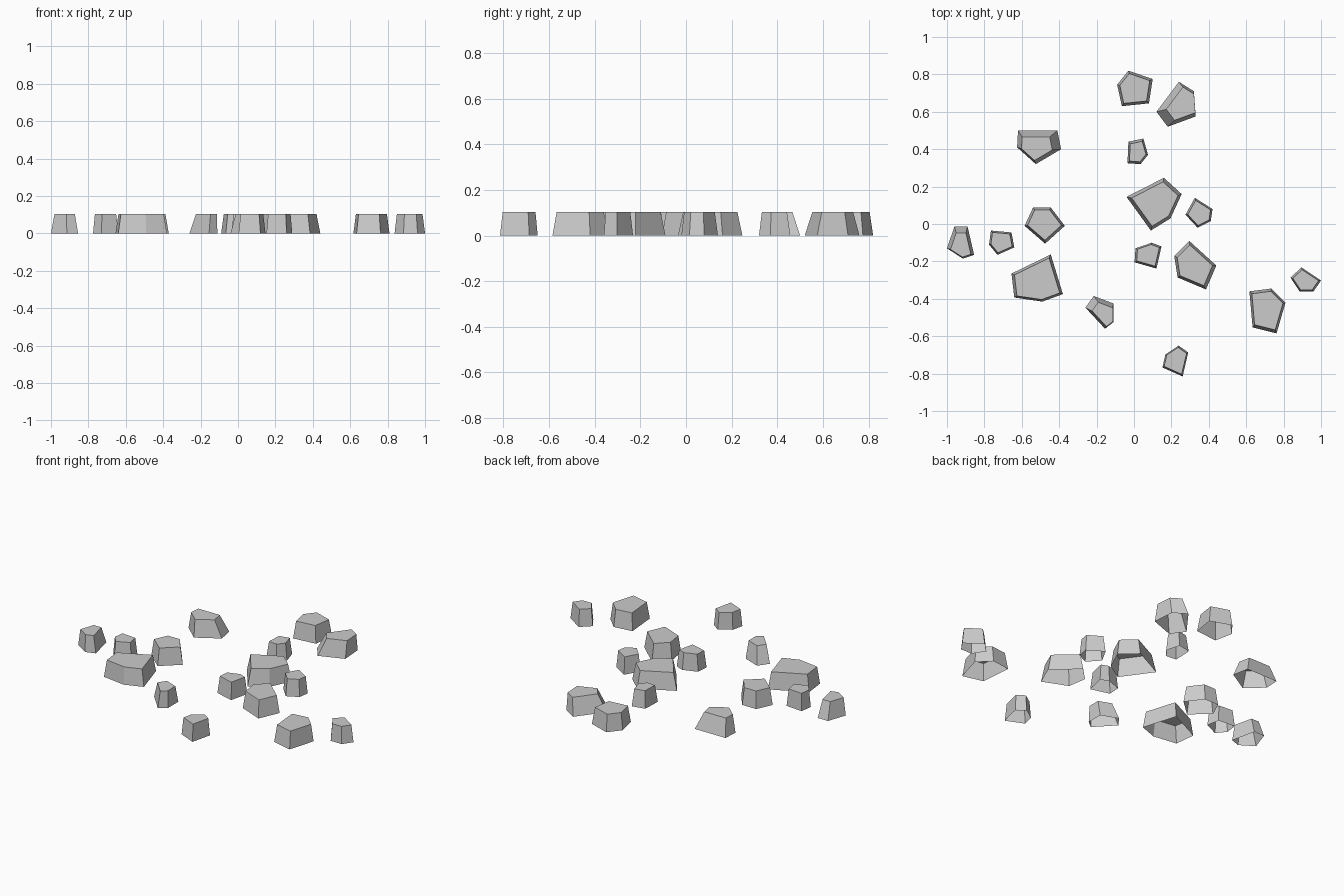
import bpy
from mathutils import Vector

if "Cube" in bpy.data.objects:
    bpy.data.objects.remove(bpy.data.objects["Cube"])

HEIGHT = 0.104


def stone(name, outline, taper=0.84, lean=(0, 0)):
    """Five-sided tapered stone, open underneath: footprint, top scale, top shift."""
    base = [Vector((x, y, 0)) for x, y in outline]
    n = len(base)
    mid = sum(base, Vector()) / n
    shift = Vector((lean[0], lean[1], HEIGHT))
    top = [mid + (p - mid) * taper + shift for p in base]
    # footprints run clockwise, so reverse for outward normals
    sides = [(i, i + n, (i + 1) % n + n, (i + 1) % n)[::-1] for i in range(n)]
    faces = sides + [tuple(range(2 * n - 1, n - 1, -1))]
    faces = [tuple(f) if k == n else tuple(reversed(f)) for k, f in enumerate(faces)]
    faces = [f if k == n else f[::-1] for k, f in enumerate(faces)]
    mesh = bpy.data.meshes.new(name)
    mesh.from_pydata([tuple(v) for v in base + top], [], faces)
    # make sure every wall faces away from the stone's axis
    centre = mid + Vector((0, 0, HEIGHT / 2))
    for poly in mesh.polygons:
        if poly.normal.dot(poly.center - centre) < 0:
            poly.flip()
    mesh.update()
    obj = bpy.data.objects.new(name, mesh)
    bpy.context.collection.objects.link(obj)
    return obj


# Back group
stone("stone_back", [(-.03, .82), (.10, .775), (.08, .645), (-.065, .63), (-.09, .745)])
stone("stone_back_right", [(.24, .76), (.32, .71), (.33, .575), (.18, .52), (.12, .60)],
      0.74, (.022, .005))
stone("stone_back_small", [(.05, .457), (.075, .37), (.035, .32), (-.035, .325), (-.03, .44)], 0.8)
stone("stone_back_left", [(-.62, .50), (-.41, .50), (-.39, .40), (-.525, .32), (-.625, .41)],
      0.7, (-.01, -.012))

# Middle group
stone("stone_centre_large", [(.16, .247), (.255, .16), (.195, .03), (.09, -.035), (-.04, .145)])
stone("stone_centre_right", [(.325, .14), (.42, .08), (.41, .015), (.34, -.02), (.275, .05)])
stone("stone_centre_left", [(-.54, .088), (-.445, .088), (-.37, -.01), (-.475, -.105), (-.585, -.01)])
stone("stone_far_left", [(-.96, -.013), (-.89, -.013), (-.855, -.165), (-.915, -.185), (-1.0, -.13)],
      0.75, (0, -.013))
stone("stone_left_small", [(-.765, -.035), (-.655, -.045), (-.64, -.125), (-.73, -.165), (-.775, -.11)])
stone("stone_centre_small", [(.095, -.10), (.147, -.12), (.12, -.238), (.003, -.205), (.008, -.13)])

# Front group
stone("stone_front_left_large", [(-.445, -.163), (-.38, -.375), (-.49, -.415), (-.64, -.393), (-.655, -.265)],
      0.88)
stone("stone_front_middle", [(.295, -.09), (.44, -.222), (.385, -.35), (.233, -.286), (.215, -.17)])
stone("stone_front_right", [(.617, -.36), (.735, -.345), (.81, -.42), (.762, -.585), (.634, -.553)], 0.86)
stone("stone_far_right", [(.895, -.232), (1.0, -.302), (.96, -.36), (.885, -.36), (.837, -.287)])
stone("stone_front_small", [(-.215, -.385), (-.11, -.425), (-.11, -.525), (-.155, -.56), (-.26, -.447)],
      0.74, (.012, -.012))
stone("stone_front", [(.238, -.65), (.29, -.687), (.26, -.815), (.152, -.767), (.168, -.697)], 0.87)
